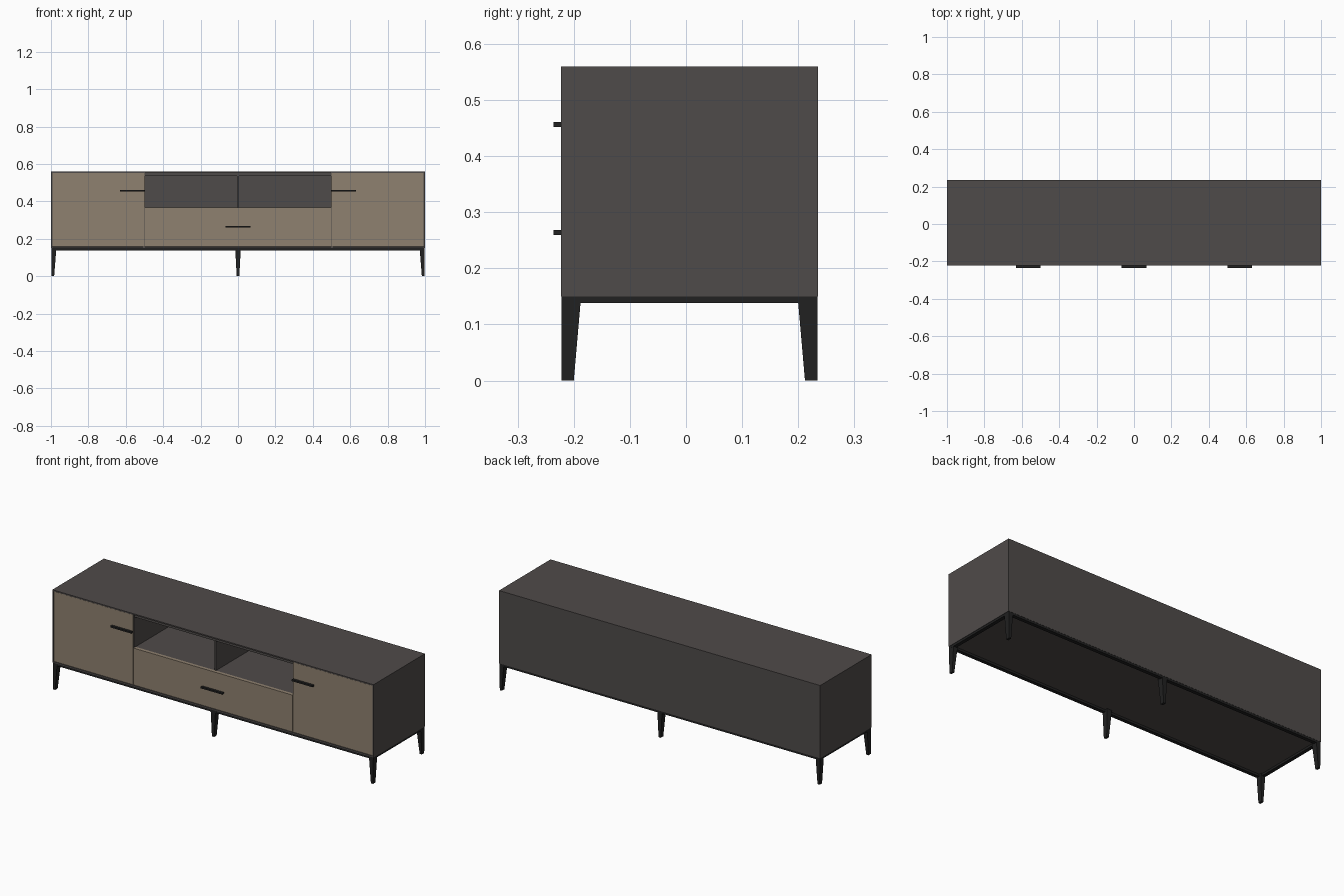
import bpy, bmesh

if "Cube" in bpy.data.objects:
    bpy.data.objects.remove(bpy.data.objects["Cube"])

def mat(name, c):
    m = bpy.data.materials.new(name)
    m.diffuse_color = (*c, 1)
    m.use_nodes = True
    m.node_tree.nodes["Principled BSDF"].inputs["Base Color"].default_value = m.diffuse_color
    return m

GREY = mat("charcoal_grey", (0.078, 0.070, 0.067))
TAUPE = mat("taupe_front", (0.275, 0.220, 0.160))
BLACK = mat("black_metal", (0.015, 0.015, 0.015))

def add(name, bm, m):
    bmesh.ops.recalc_face_normals(bm, faces=bm.faces)
    me = bpy.data.meshes.new(name)
    bm.to_mesh(me)
    bm.free()
    me.materials.append(m)
    ob = bpy.data.objects.new(name, me)
    bpy.context.collection.objects.link(ob)
    return ob

def loft(name, bottom, z0, top, z1, m):
    """Box between two rectangles (x0, x1, y0, y1)."""
    bm = bmesh.new()
    rings = []
    for (x0, x1, y0, y1), z in ((bottom, z0), (top, z1)):
        rings.append([bm.verts.new((x, y, z)) for x, y in
                      ((x0, y0), (x1, y0), (x1, y1), (x0, y1))])
    a, b = rings
    bm.faces.new(a)
    bm.faces.new(b)
    for i in range(4):
        j = (i + 1) % 4
        bm.faces.new((a[i], a[j], b[j], b[i]))
    return add(name, bm, m)

def box(name, x0, x1, y0, y1, z0, z1, m):
    r = (x0, x1, y0, y1)
    return loft(name, r, z0, r, z1, m)

F, B = -0.223, 0.235      # front and back of the cabinet
Z0, Z1 = 0.15, 0.56       # bottom and top of the cabinet
T = 0.007                 # visible panel edge

# carcass
box("top_panel", -1, 1, F, B, Z1 - T, Z1, GREY)
box("bottom_panel", -1, 1, F, B, Z0, Z0 + T, GREY)
box("back_panel", -1 + T, 1 - T, B - T, B, Z0 + T, Z1 - T, GREY)
for s, side in ((-1, "left"), (1, "right")):
    a, b = sorted((s, s * (1 - T)))
    box(side + "_side_panel", a, b, F, B, Z0 + T, Z1 - T, GREY)
    a, b = sorted((s * 0.496, s * 0.508))
    box(side + "_partition", a, b, F + 0.006, B - T, Z0 + T, Z1 - T, GREY)

# open niche
box("niche_floor", -0.496, 0.496, F + 0.02, B - T, 0.355, 0.366, GREY)
box("niche_ceiling", -0.496, 0.496, F + 0.012, B - T, 0.536, Z1 - T, GREY)
box("niche_divider", -0.005, 0.005, F + 0.02, B - T, 0.366, 0.536, GREY)

# doors and drawer front
FY0, FY1 = F + 0.001, F + 0.02
for s, side in ((-1, "left"), (1, "right")):
    a, b = sorted((s * 0.499, s * (1 - T - 0.001)))
    box(side + "_door", a, b, FY0, FY1, Z0 + T + 0.002, Z1 - T - 0.001, TAUPE)
box("drawer_front", -0.496, 0.496, FY0, FY1, Z0 + T + 0.002, 0.366, TAUPE)

# bar handles
for name, x0, x1, z in (("left_handle", -0.63, -0.5, 0.456),
                        ("right_handle", 0.5, 0.63, 0.456),
                        ("drawer_handle", -0.067, 0.067, 0.264)):
    box(name, x0, x1, -0.236, F + 0.001, z - 0.0045, z + 0.0045, BLACK)

# base frame rails
RZ0 = 0.138
W = 0.02
for name, y0 in (("front_rail", F + 0.001), ("back_rail", B - 0.001 - W)):
    box(name, -0.998, 0.998, y0, y0 + W, RZ0, Z0, BLACK)
for name, x0 in (("left_rail", -0.998), ("right_rail", 0.998 - W)):
    box(name, x0, x0 + W, F + W, B - W, RZ0, Z0, BLACK)

# tapered legs, straight on the outer faces
def span(edge, inward, w):
    return sorted((edge, edge + inward * w))

for ey, dy, row in ((F + 0.001, 1, "front"), (B - 0.001, -1, "back")):
    for s, side in ((-1, "left"), (0, "middle"), (1, "right")):
        if s:
            tx, bx = span(s * 0.998, -s, 0.027), span(s * 0.996, -s, 0.013)
        else:
            tx, bx = (-0.015, 0.015), (-0.007, 0.007)
        loft(f"{row}_{side}_leg", (*bx, *span(ey, dy, 0.022)), 0,
             (*tx, *span(ey, dy, 0.035)), Z0 - 0.0005, BLACK)
